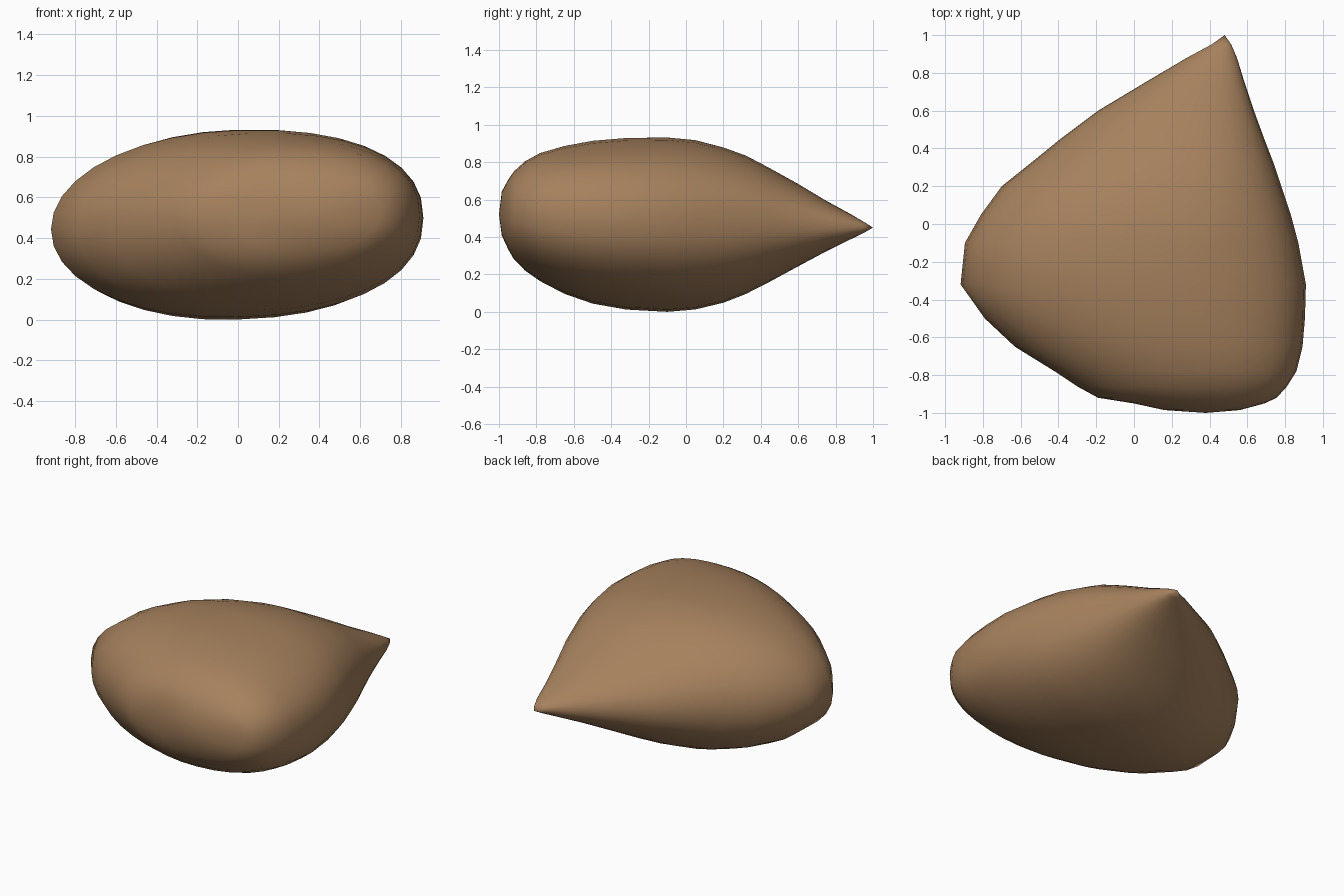
import bpy, bmesh, math

if "Cube" in bpy.data.objects:
    bpy.data.objects.remove(bpy.data.objects["Cube"])

# Cross-sections along depth: y, left x, right x, bottom z, top z
SECTIONS = [
    (-0.985, 0.16, 0.56, 0.40, 0.635),
    (-0.95, 0.00, 0.69, 0.325, 0.70),
    (-0.92, -0.19, 0.755, 0.275, 0.745),
    (-0.86, -0.30, 0.81, 0.215, 0.80),
    (-0.78, -0.42, 0.86, 0.16, 0.845),
    (-0.65, -0.63, 0.892, 0.095, 0.885),
    (-0.50, -0.79, 0.905, 0.045, 0.915),
    (-0.32, -0.918, 0.91, 0.015, 0.932),
    (-0.10, -0.895, 0.87, 0.003, 0.935),
    (0.05, -0.81, 0.83, 0.015, 0.92),
    (0.20, -0.70, 0.78, 0.05, 0.88),
    (0.32, -0.55, 0.74, 0.095, 0.835),
    (0.45, -0.39, 0.69, 0.16, 0.765),
    (0.60, -0.19, 0.635, 0.24, 0.68),
    (0.75, 0.06, 0.585, 0.32, 0.59),
    (0.88, 0.28, 0.545, 0.385, 0.52),
    (0.95, 0.41, 0.515, 0.42, 0.48),
]
SIDES = 36


def ring_point(sec, a):
    y, xl, xr, zb, zt = sec
    c, s = math.cos(a), math.sin(a)
    # right side is slightly boxier than the left
    e = 2 / 2.3 if c > 0 else 2 / 2.05
    x = (xl + xr) / 2 + (xr - xl) / 2 * math.copysign(abs(c) ** e, c)
    z = (zb + zt) / 2 + (zt - zb) / 2 * math.copysign(abs(s) ** e, s)
    fade = min(1, (1 - y) / 0.5)
    return x, y, z + 0.03 * fade * (x - 0.1)


# Pebble body: lofted rings closed by a blunt front and a pointed back
bm = bmesh.new()
rings = [[bm.verts.new(ring_point(s, 2 * math.pi * i / SIDES)) for i in range(SIDES)]
         for s in SECTIONS]
front = bm.verts.new((0.38, -1.0, 0.52))
tip = bm.verts.new((0.48, 1.0, 0.45))
for i in range(SIDES):
    j = (i + 1) % SIDES
    for a, b in zip(rings, rings[1:]):
        bm.faces.new((a[i], a[j], b[j], b[i]))
    bm.faces.new((front, rings[0][j], rings[0][i]))
    bm.faces.new((tip, rings[-1][i], rings[-1][j]))
low = min(v.co.z for v in bm.verts)
for v in bm.verts:
    v.co.z -= low
bmesh.ops.recalc_face_normals(bm, faces=bm.faces)
for f in bm.faces:
    f.smooth = True
mesh = bpy.data.meshes.new("pebble")
bm.to_mesh(mesh)
bm.free()
pebble = bpy.data.objects.new("pebble", mesh)
bpy.context.collection.objects.link(pebble)

# Brown surface
brown = bpy.data.materials.new("brown")
brown.diffuse_color = (0.38, 0.22, 0.11, 1)
brown.use_nodes = True
brown.node_tree.nodes["Principled BSDF"].inputs["Base Color"].default_value = brown.diffuse_color
mesh.materials.append(brown)
